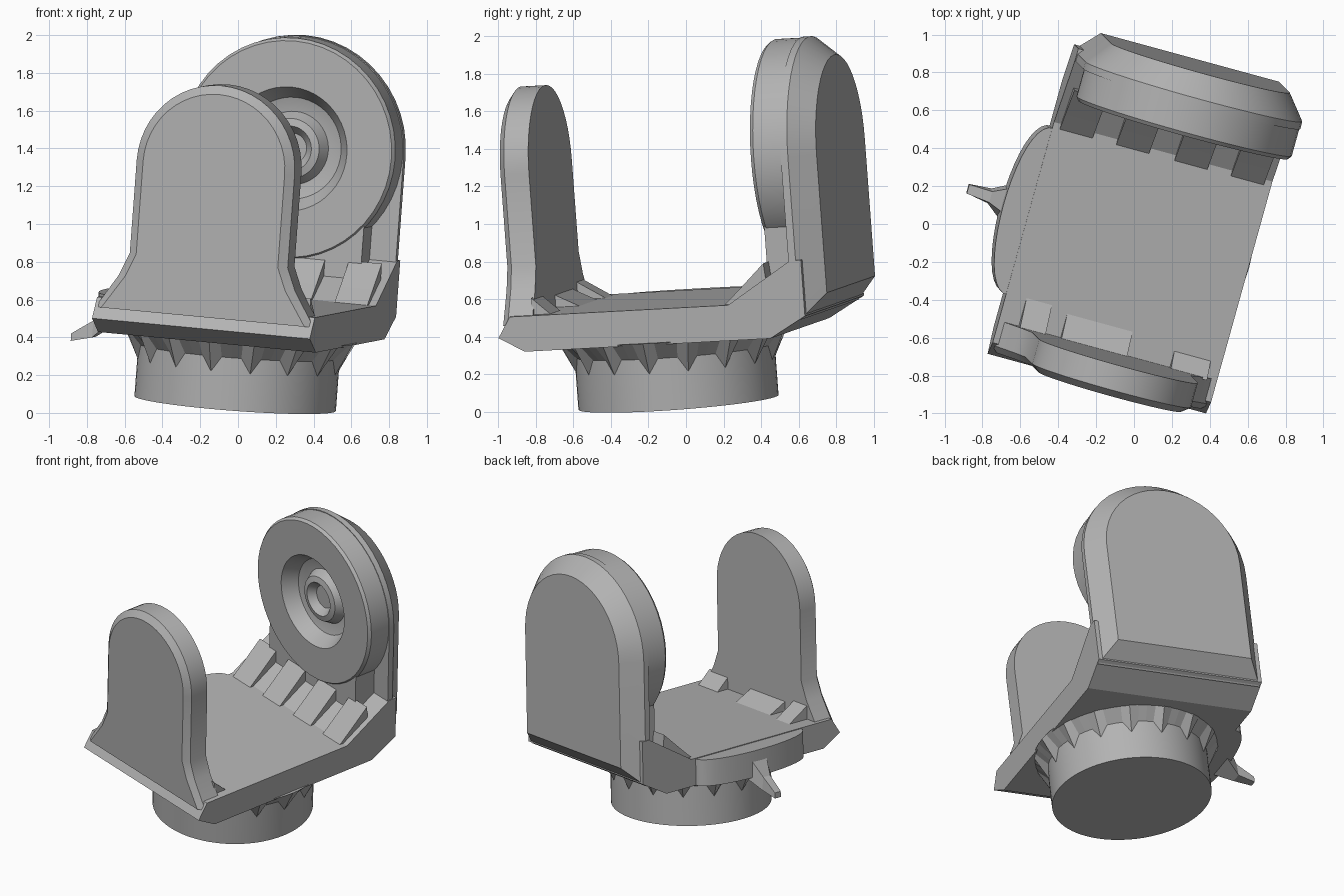
import bpy
import bmesh
from math import sin, cos, pi, radians
from mathutils import Matrix, Vector

cube = bpy.data.objects.get("Cube")
if cube:
    bpy.data.objects.remove(cube, do_unlink=True)

grey = bpy.data.materials.new("plain grey")
grey.use_nodes = True
colour = (0.45, 0.45, 0.45, 1)
grey.diffuse_color = colour
grey.node_tree.nodes["Principled BSDF"].inputs["Base Color"].default_value = colour

# The whole bracket is turned about z and leans slightly
POSE = (Matrix.Translation((-0.015, -0.04, 0.05))
        @ Matrix.Rotation(0.075, 4, Vector((1, 1, 0)).normalized())
        @ Matrix.Rotation(0.03, 4, Vector((1, 1, 0)).normalized())
        @ Matrix.Rotation(radians(-15.4), 4, 'Z'))


def loft(name, rings, smooth=True):
    """Skin a series of equal-length point rings and cap both ends."""
    bm = bmesh.new()
    loops = [[bm.verts.new(p) for p in ring] for ring in rings]
    n = len(loops[0])
    for a, b in zip(loops, loops[1:]):
        for i in range(n):
            j = (i + 1) % n
            bm.faces.new((a[i], a[j], b[j], b[i]))
    bm.faces.new(loops[0])
    bm.faces.new(loops[-1][::-1])
    bmesh.ops.recalc_face_normals(bm, faces=bm.faces)
    mesh = bpy.data.meshes.new(name)
    bm.to_mesh(mesh)
    bm.free()
    mesh.materials.append(grey)
    obj = bpy.data.objects.new(name, mesh)
    bpy.context.collection.objects.link(obj)
    obj.matrix_world = POSE
    if smooth:
        bpy.ops.object.select_all(action='DESELECT')
        obj.select_set(True)
        bpy.context.view_layer.objects.active = obj
        bpy.ops.object.shade_smooth_by_angle(angle=radians(30))
    return obj


def across(name, profile, x0, x1):
    """Side profile of (y, z) points extruded along x."""
    return loft(name, [[(x, y, z) for y, z in profile] for x in (x0, x1)], False)


def arch(y, half, centre, foot, flare=None, steps=24):
    """Round-topped outline at depth y; flare is the wider foot (half, z)."""
    pts = [(half * cos(pi * i / steps), y, centre + half * sin(pi * i / steps))
           for i in range(steps + 1)]
    if flare:
        wide, start = flare
        side = [(half, start), (half + 0.05, start - 0.12), (wide, foot)]
    else:
        side = [(half, foot)]
    left = [(-x, y, z) for x, z in side]
    right = [(x, y, z) for x, z in reversed(side)]
    return pts + left + right


def disc(y, r, z=1.32, n=48):
    return [(r * cos(2 * pi * i / n), y, z + r * sin(2 * pi * i / n)) for i in range(n)]


def flat_ring(z, r, n=64):
    return [(r * cos(2 * pi * i / n), r * sin(2 * pi * i / n), z) for i in range(n)]


# Round foot and its jagged flared collar
loft("base_disc", [flat_ring(0, 0.535), flat_ring(0.36, 0.535)])
teeth = [(0.535 * cos(2 * pi * i / 64), 0.535 * sin(2 * pi * i / 64),
          0.2 if i % 4 == 0 else 0.28) for i in range(64)]
loft("base_collar", [teeth, flat_ring(0.37, 0.62)], False)

# Floor plate with a pointed front lip and a ramp up to the rear wall
across("floor_plate", [(-0.66, 0.36), (-0.8, 0.44), (-0.73, 0.55), (0.48, 0.55),
                       (0.84, 0.77), (0.9, 0.77), (0.9, 0.47), (0.7, 0.36)], -0.6, 0.6)

# Curved bulge on the right side of the plate
bulge = [(-0.58 - 0.16 * cos(pi * t / 20) ** 0.8, 0.46 * sin(pi * t / 20) - 0.01)
         for t in range(-9, 10)]
bulge += [(-0.5, 0.45), (-0.5, -0.47)]
loft("side_bulge", [[(x, y, z) for x, y in bulge] for z in (0.36, 0.545)])

# Small pointed spur on the bulge
loft("side_spur", [
    [(-0.7, -0.12, 0.36), (-0.7, 0.1, 0.36), (-0.72, 0.08, 0.5), (-0.72, -0.06, 0.5)],
    [(-0.8, -0.04, 0.28), (-0.8, 0.04, 0.28), (-0.8, 0.03, 0.37), (-0.8, -0.03, 0.37)],
    [(-0.92, -0.02, 0.25), (-0.92, 0.03, 0.25), (-0.92, 0.03, 0.29), (-0.92, -0.02, 0.29)],
], False)

# Front upright with a flared foot and chamfered outer edge
loft("front_upright", [
    arch(-0.61, 0.435, 1.295, 0.5, (0.6, 0.8)),
    arch(-0.745, 0.435, 1.295, 0.5, (0.6, 0.8)),
    arch(-0.78, 0.39, 1.295, 0.5, (0.56, 0.8)),
])

# Rear upright, strongly chamfered towards the back
loft("rear_upright", [
    arch(0.83, 0.595, 1.32, 0.45),
    arch(0.87, 0.595, 1.32, 0.45),
    arch(1.0, 0.49, 1.32, 0.58),
])

# Round bearing housing with a dished recess, its neck and the inner ring
loft("rear_housing", [disc(0.86, 0.59), disc(0.68, 0.59), disc(0.66, 0.575),
                      disc(0.66, 0.33), disc(0.76, 0.27), disc(0.78, 0.2)])
loft("housing_hub", [disc(0.79, 0.2), disc(0.72, 0.16), disc(0.71, 0.12), disc(0.76, 0.08)])
across("housing_neck", [(0.67, 0.5), (0.67, 0.97), (0.86, 0.97), (0.86, 0.5)], -0.45, 0.45)

# Small gussets where the uprights meet the floor
for i, (x, width, reach, rise) in enumerate([(-0.42, 0.14, 0.17, 0.1), (-0.08, 0.36, 0.15, 0.07),
                                             (0.44, 0.2, 0.1, 0.09)]):
    across(f"front_gusset_{i + 1}", [(-0.62, 0.54), (-0.62, 0.55 + rise), (-0.61 + reach, 0.54)],
           x - width / 2, x + width / 2)
for i, x in enumerate((-0.47, -0.16, 0.16, 0.47)):
    across(f"rear_gusset_{i + 1}", [(0.44, 0.54), (0.54, 0.63), (0.68, 0.76), (0.7, 0.54)],
           x - 0.09, x + 0.09)
